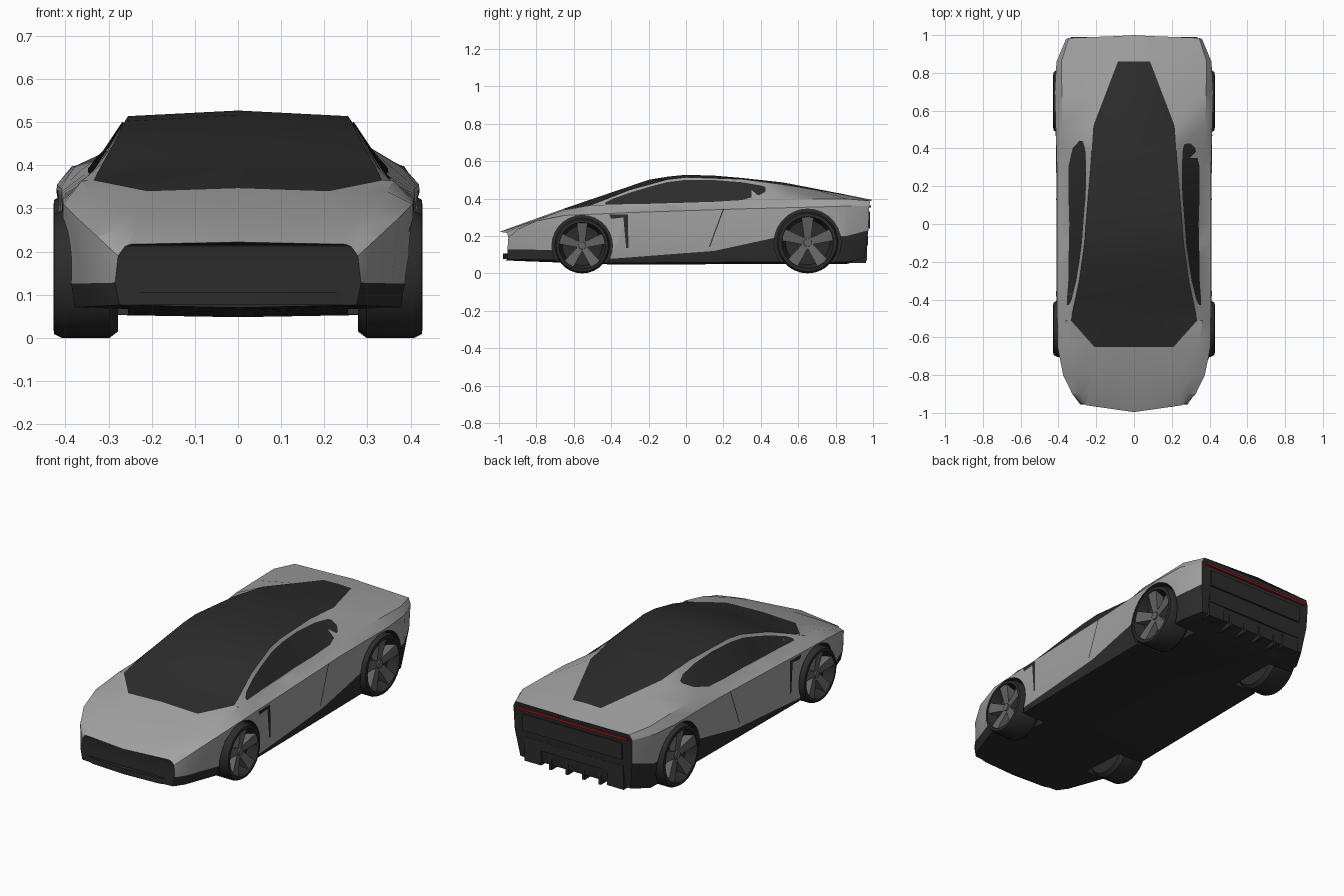
import bpy, bmesh, math
from mathutils import Matrix, Vector

if "Cube" in bpy.data.objects:
    bpy.data.objects.remove(bpy.data.objects["Cube"])


def material(name, *rgb):
    m = bpy.data.materials.new(name)
    m.diffuse_color = (*rgb, 1)
    m.use_nodes = True
    m.node_tree.nodes["Principled BSDF"].inputs["Base Color"].default_value = m.diffuse_color
    return m


PAINT = material("paint", .36, .36, .36)
DARK = material("dark_trim", .025, .025, .025)
RIM = material("rim", .13, .13, .13)
RED = material("red_light", .3, .01, .01)


def finish(name, bm, mats, angle=30):
    bmesh.ops.recalc_face_normals(bm, faces=bm.faces)
    me = bpy.data.meshes.new(name)
    bm.to_mesh(me)
    bm.free()
    for m in mats:
        me.materials.append(m)
    ob = bpy.data.objects.new(name, me)
    bpy.context.collection.objects.link(ob)
    smooth(ob, angle)
    return ob


def smooth(ob, angle=30):
    bpy.ops.object.select_all(action='DESELECT')
    ob.select_set(True)
    bpy.context.view_layer.objects.active = ob
    bpy.ops.object.shade_smooth_by_angle(angle=math.radians(angle))


def box(name, x, y, z, mat):
    bm = bmesh.new()
    lo, hi = Vector((x[0], y[0], z[0])), Vector((x[1], y[1], z[1]))
    bmesh.ops.create_cube(bm, size=1, matrix=Matrix.Translation((lo + hi) / 2) @ Matrix.Diagonal((*(hi - lo), 1)))
    return finish(name, bm, [mat])


# Body rails running front to back, (y, x, z) for the right half
ROOF = [(-1, 0, .222), (-.65, 0, .347), (-.4, 0, .432), (-.2, 0, .5), (-.1, 0, .517), (0, 0, .527),
        (.2, 0, .521), (.52, 0, .486), (.86, 0, .42), (1, 0, .392)]
EDGE = [(-1, .25, .217), (-.65, .21, .34), (-.51, .335, .365), (-.3, .29, .447), (-.1, .262, .502),
        (0, .255, .514), (.3, .23, .504), (.52, .215, .475), (.86, .085, .417), (1, .085, .391)]
BELT = [(-1, .262, .212), (-.65, .345, .34), (-.51, .362, .364), (-.3, .348, .362), (0, .342, .37),
        (.3, .352, .382), (.52, .378, .398), (.86, .385, .398), (1, .345, .388)]
SIDE = [(-1, .278, .19), (-.8, .375, .28), (-.65, .405, .31), (-.3, .408, .325), (.3, .408, .345),
        (.7, .42, .355), (.86, .41, .36), (1, .36, .36)]
LOW = [(-1, .285, .128), (-.65, .41, .125), (-.4, .41, .078), (.15, .41, .12), (.52, .415, .2),
       (.7, .422, .2), (.86, .405, .2), (1, .355, .23)]
SILL = [(-1, .275, .076), (-.65, .395, .07), (-.4, .4, .055), (.52, .4, .062), (.86, .385, .06), (1, .335, .08)]
FLOOR = [(-1, 0, .07), (-.4, 0, .048), (.86, 0, .05), (1, 0, .08)]
RAILS = [ROOF, EDGE, BELT, SIDE, LOW, SILL, FLOOR]
STATIONS = [-1, -.9, -.8, -.65, -.51, -.4, -.3, -.2, -.1, 0, .15, .3, .4, .52, .7, .86, 1]
NOSE = [.004, .04, .045, .05, .045, .045, .035]
TAIL = [0, .005, .015, .02, .025, .045, .05]


def at(rail, y):
    for a, b in zip(rail, rail[1:]):
        if y <= b[0]:
            t = (y - a[0]) / (b[0] - a[0])
            return [a[i] + t * (b[i] - a[i]) for i in (1, 2)]


def skin_x(y, z):
    # half width of the body at a given side-view position
    pts = [at(r, y) for r in RAILS[1:6]]
    for (xa, za), (xb, zb) in zip(pts, pts[1:]):
        if z >= zb:
            return xa + (za - z) / (za - zb) * (xb - xa)
    return pts[-1][0]


# Lofted body shell with glass roof and dark underside
bm = bmesh.new()
rings = []
for y in STATIONS:
    half = []
    for r, n, t in zip(RAILS, NOSE, TAIL):
        x, z = at(r, y)
        half.append((x, y + (n if y == -1 else 0) - (t if y == 1 else 0), z))
    full = half + [(-x, v, z) for x, v, z in half[5:0:-1]]
    rings.append([bm.verts.new(p) for p in full])
for s, (a, b) in enumerate(zip(rings, rings[1:])):
    for j in range(12):
        k = min(j, 11 - j)
        f = bm.faces.new((a[j], a[(j + 1) % 12], b[(j + 1) % 12], b[j]))
        glass = k == 0 and -.66 < STATIONS[s] < .8
        f.material_index = 1 if glass or k >= 4 else 0
for r in (rings[0], rings[-1]):
    for j in range(6):
        vs = [r[j], r[j + 1], r[11 - j], r[(12 - j) % 12]]
        f = bm.faces.new(list(dict.fromkeys(vs)))
        f.material_index = 1
body = finish("body", bm, [PAINT, DARK])

# Wheel arches
WHEELS = [("front", -.555, .148), ("rear", .65, .165)]
for tag, y, r in WHEELS:
    for s in (-1, 1):
        bm = bmesh.new()
        bmesh.ops.create_cone(bm, cap_ends=True, segments=28, radius1=r + .014, radius2=r + .014, depth=.4,
                              matrix=Matrix.Translation((s * .455, y, r)) @ Matrix.Rotation(math.pi / 2, 4, 'Y'))
        for f in bm.faces:
            f.material_index = 1
        cut = finish("arch_cutter", bm, [PAINT, DARK])
        cut.hide_render = True
        mod = body.modifiers.new("arch", 'BOOLEAN')
        mod.operation, mod.solver, mod.object = 'DIFFERENCE', 'EXACT', cut
        bpy.context.view_layer.objects.active = body
        bpy.ops.object.modifier_apply(modifier=mod.name)
        bpy.data.objects.remove(cut)
smooth(body, 28)


# Wheels: lathed tyre with five tapered spokes
def wheel(name, side, y, r):
    place = Matrix.Translation((side * .428, y, r)) @ Matrix.Diagonal((side, 1, 1, 1))
    prof = [(-.15, 0), (-.15, .9), (-.13, 1), (-.02, 1), (-.002, .94), (0, .84), (-.02, .79), (-.055, .72), (-.06, 0)]
    bm = bmesh.new()
    vs = [bm.verts.new((x, 0, q * r)) for x, q in prof]
    es = [bm.edges.new(e) for e in zip(vs, vs[1:])]
    bmesh.ops.spin(bm, geom=vs + es, axis=(1, 0, 0), cent=(0, 0, 0), angle=math.tau, steps=28)
    bmesh.ops.remove_doubles(bm, verts=bm.verts, dist=.0005)
    bm.transform(place)
    finish(name + "_tyre", bm, [DARK])
    bm = bmesh.new()
    for i in range(5):
        vs = []
        for h, w, x in ((.05, .1, -.03), (.84, .2, -.004)):
            vs += [bm.verts.new((px, sy * w * r, h * r)) for px, sy in ((x, -1), (x, 1), (-.06, 1), (-.06, -1))]
        for q in ((0, 1, 2, 3), (4, 5, 6, 7), (0, 1, 5, 4), (1, 2, 6, 5), (2, 3, 7, 6), (3, 0, 4, 7)):
            bm.faces.new([vs[k] for k in q])
        bmesh.ops.rotate(bm, verts=vs, matrix=Matrix.Rotation(i * math.tau / 5, 3, 'X'))
    bmesh.ops.create_cone(bm, cap_ends=True, segments=12, radius1=.17 * r, radius2=.13 * r, depth=.04,
                          matrix=Matrix.Translation((-.04, 0, 0)) @ Matrix.Rotation(math.pi / 2, 4, 'Y'))
    bm.transform(place)
    finish(name + "_rim", bm, [RIM])


for tag, y, r in WHEELS:
    for side, s in (("left", -1), ("right", 1)):
        wheel(f"{tag}_{side}_wheel", s, y, r)


# Side panels laid on the skin: strip between an upper and a lower side-view line
def panel(name, upper, lower, mat, lift=.004):
    for side, s in (("left", -1), ("right", 1)):
        bm = bmesh.new()
        rows = [[bm.verts.new((s * (skin_x(y, z) + lift), y, z + lift / 2)) for y, z in line]
                for line in (upper, lower)]
        for i in range(len(upper) - 1):
            bm.faces.new((rows[0][i], rows[0][i + 1], rows[1][i + 1], rows[1][i]))
        finish(f"{side}_{name}", bm, [mat])


panel("side_window",
      [(-.43, .376), (-.4, .393), (-.3, .43), (-.2, .46), (-.1, .486), (0, .498), (.15, .497), (.3, .485), (.4, .468), (.44, .455)],
      [(-.43, .367), (-.4, .367), (-.3, .368), (-.2, .37), (-.1, .373), (0, .376), (.15, .381), (.3, .39), (.4, .42), (.44, .445)],
      DARK)
panel("fender_vent_top", [(-.41, .312), (-.31, .314)], [(-.4, .29), (-.31, .3)], DARK)
panel("fender_vent_side", [(-.335, .3), (-.31, .3)], [(-.32, .135), (-.308, .135)], DARK)
panel("door_seam", [(.197, .342), (.203, .342)], [(.122, .14), (.128, .14)], DARK, .002)

# Front lip under the grille
bm = bmesh.new()
outline = [(-.28, -.94), (-.2, -.968), (0, -.978), (.2, -.968), (.28, -.94), (.26, -.88), (-.26, -.88)]
f = bm.faces.new([bm.verts.new((x, y, .076)) for x, y in outline])
ext = bmesh.ops.extrude_face_region(bm, geom=[f])
bmesh.ops.translate(bm, verts=[v for v in ext["geom"] if isinstance(v, bmesh.types.BMVert)], vec=(0, 0, .03))
finish("front_lip", bm, [DARK])

# Tail: light bar, bumper corners and diffuser fins
box("tail_light", (-.335, .335), (.96, .99), (.352, .364), RED)
box("rear_grille", (-.3, .3), (.95, .985), (.24, .33), DARK)
box("rear_bumper", (-.3, .3), (.9, .972), (.15, .2), DARK)
for s in (-1, 1):
    box("bumper_corner", (s * .25 - .05, s * .25 + .05), (.86, .968), (.068, .16), DARK)
for i in range(4):
    x = -.15 + .1 * i
    box("diffuser_fin", (x - .008, x + .008), (.84, .962), (.055, .15), DARK)
